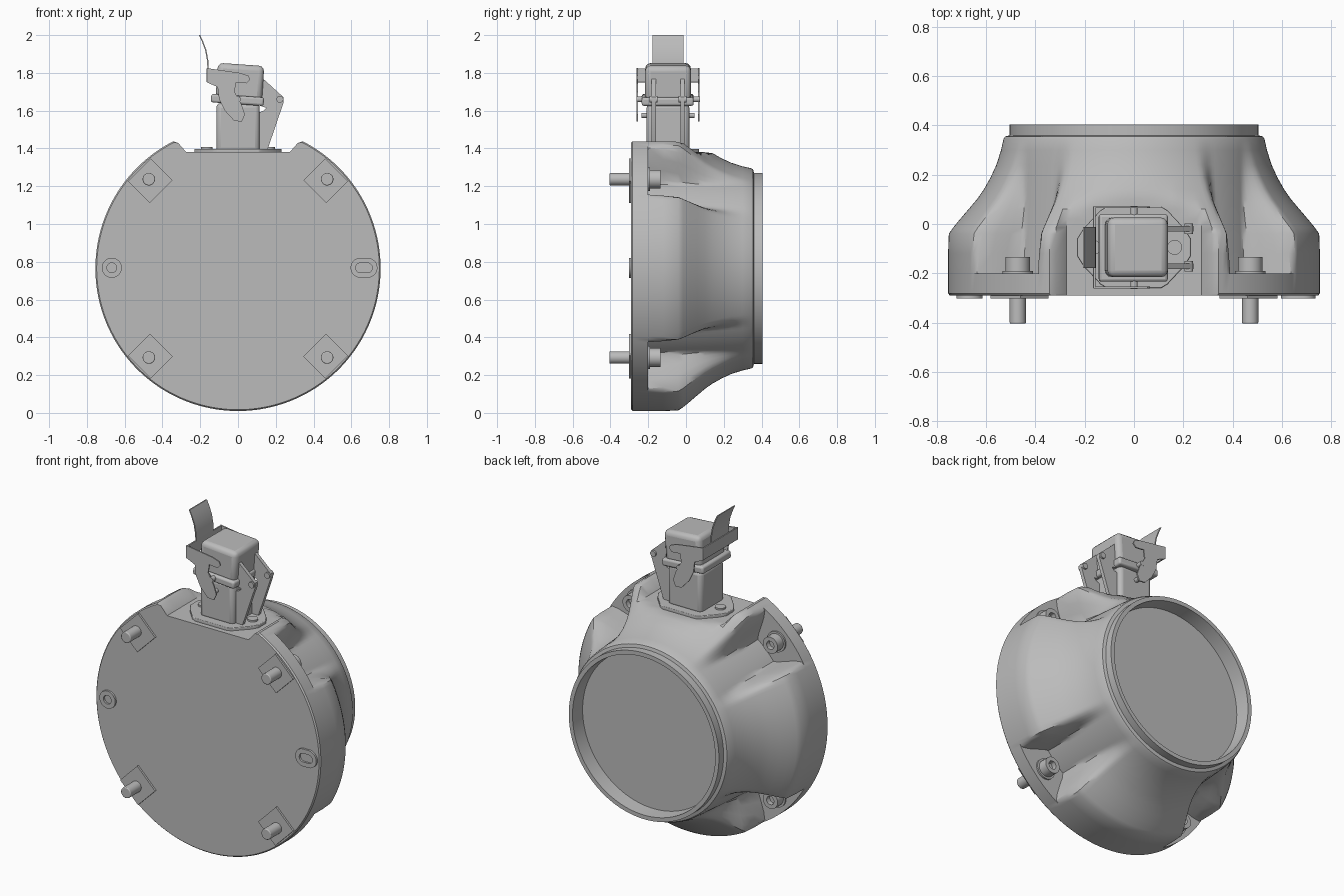
import bpy, bmesh, math
from mathutils import Vector

if "Cube" in bpy.data.objects:
    bpy.data.objects.remove(bpy.data.objects["Cube"], do_unlink=True)

gray = bpy.data.materials.new("plain_gray")
gray.use_nodes = True
COLOR = (0.5, 0.5, 0.5, 1)
gray.diffuse_color = COLOR
gray.node_tree.nodes["Principled BSDF"].inputs["Base Color"].default_value = COLOR

CZ = 0.765          # height of the housing axis
CY = -0.095         # depth of the connector centre
parts = []


def finish(name, bm, bevel=0):
    bmesh.ops.remove_doubles(bm, verts=bm.verts, dist=1e-5)
    bmesh.ops.recalc_face_normals(bm, faces=bm.faces)
    me = bpy.data.meshes.new(name)
    bm.to_mesh(me)
    bm.free()
    ob = bpy.data.objects.new(name, me)
    bpy.context.collection.objects.link(ob)
    me.materials.append(gray)
    if bevel:
        mod = ob.modifiers.new("rounding", "BEVEL")
        mod.width, mod.segments = bevel, 3
        mod.limit_method = "ANGLE"
    parts.append(ob)
    return ob


def loft(name, loops, cap=True, bevel=0):
    """Join equal loops of points; either cap the ends or close into a ring."""
    bm = bmesh.new()
    rows = [[bm.verts.new(p) for p in loop] for loop in loops]
    n = len(rows[0])
    pairs = list(zip(rows, rows[1:])) + ([] if cap else [(rows[-1], rows[0])])
    for a, b in pairs:
        for i in range(n):
            j = (i + 1) % n
            bm.faces.new((a[i], a[j], b[j], b[i]))
    if cap:
        bm.faces.new(rows[0])
        bm.faces.new(rows[-1])
    return finish(name, bm, bevel)


def prism_y(name, pts, y0, y1, bevel=0):
    return loft(name, [[(x, y, z) for x, z in pts] for y in (y0, y1)], bevel=bevel)


def prism_z(name, pts, z0, z1, bevel=0):
    return loft(name, [[(x, y, z) for x, y in pts] for z in (z0, z1)], bevel=bevel)


def disc(cx, cz, r, n=24, stretch=0):
    out = []
    for i in range(n):
        a = 2 * math.pi * (i + 0.5) / n
        shift = math.copysign(stretch, math.cos(a))
        out.append((cx + shift + r * math.cos(a), cz + r * math.sin(a)))
    return out


def ring_y(name, outer, inner, y0, y1):
    spec = [(outer, y0), (outer, y1), (inner, y1), (inner, y0)]
    return loft(name, [[(x, y, z) for x, z in pts] for pts, y in spec], cap=False)


def box(name, center, size, bevel, tilt=0):
    bm = bmesh.new()
    bmesh.ops.create_cube(bm, size=1)
    bmesh.ops.scale(bm, vec=Vector(size), verts=bm.verts)
    ob = finish(name, bm, bevel)
    ob.location = center
    ob.rotation_euler.y = math.radians(tilt)
    return ob


# Housing: turned profile with four bolt scoops and a flat seat on top
def smooth(a, b, x):
    t = min(max((x - a) / (b - a), 0), 1)
    return t * t * (3 - 2 * t)


def housing_radius(a, radius, y, scoop):
    s, c = abs(math.sin(a)), math.cos(a)
    if c > 0:
        seat = 0.615 / c
        if s > c * math.tan(math.radians(24)):
            k = c - 1.15 * s
            seat = 0.3 / k if k > 0.01 else 9
        radius = min(radius, seat)
    if scoop:
        d = abs((a % (math.pi / 2)) - math.pi / 4)
        widen = 1 + 0.45 * (y + 0.2)
        w = smooth(0.13 * widen, 0.25 * widen, d)
        floor = min(radius, 0.565 - 0.06 * (y + 0.2))
        radius = floor + (radius - floor) * w
    return radius


profile = [(-0.29, 0.748, 0), (-0.282, 0.755, 0), (-0.2, 0.755, 0),
           (-0.2, 0.755, 1), (-0.12, 0.755, 1), (-0.04, 0.752, 1),
           (-0.015, 0.735, 1), (0.02, 0.706, 1), (0.06, 0.672, 1),
           (0.1, 0.638, 1), (0.14, 0.61, 1), (0.19, 0.582, 1),
           (0.24, 0.559, 1), (0.3, 0.54, 1), (0.345, 0.53, 1),
           (0.355, 0.524, 0), (0.36, 0.505, 0), (0.405, 0.505, 0),
           (0.405, 0.48, 0), (0.315, 0.475, 0)]
SEG = 240
loops = []
for y, radius, scoop in profile:
    loop = []
    for i in range(SEG):
        a = 2 * math.pi * i / SEG
        r = housing_radius(a, radius, y, scoop)
        loop.append((r * math.sin(a), y, CZ + r * math.cos(a)))
    loops.append(loop)
loft("housing", loops)

# Mounting bolts with socket heads, and pads on the front face
for sx, side in ((1, "left"), (-1, "right")):
    for sz, level in ((1, "upper"), (-1, "lower")):
        tag = f"{level}_{side}"
        x, z = sx * 0.472, CZ + sz * 0.472
        prism_y(f"bolt_shank_{tag}", disc(x, z, 0.033), -0.405, -0.28, 0.005)
        prism_y(f"bolt_washer_{tag}", disc(x, z, 0.062), -0.205, -0.19)
        prism_y(f"bolt_head_{tag}", disc(x, z, 0.05), -0.2, -0.165)
        hexagon = []
        for i in range(24):
            a = 2 * math.pi * (i + 0.5) / 24
            r = 0.024 / math.cos(a % (math.pi / 3) - math.pi / 6)
            hexagon.append((x + r * math.cos(a), z + r * math.sin(a)))
        ring_y(f"bolt_socket_{tag}", disc(x, z, 0.05), hexagon, -0.165, -0.135)
        h = math.sqrt(0.5)
        pad = [(sx * h * (r + t), CZ + sz * h * (r - t))
               for r, t in ((0.575, -0.085), (0.575, 0.085), (0.738, 0.085), (0.738, -0.085))]
        prism_y(f"mounting_pad_{tag}", pad, -0.302, -0.285)

# Round and slotted locating bosses
for name, x, stretch in (("round_locator", -0.668, 0), ("slot_locator", 0.667, 0.018)):
    ring_y(name, disc(x, CZ + 0.003, 0.053, 32, stretch),
           disc(x, CZ + 0.003, 0.026, 32, stretch), -0.302, -0.285)

# Connector base plate with screws
quarter = [(0.23, 0.035), (0.205, 0.075), (0.135, 0.15), (0.11, 0.165)]
outline = quarter + [(-x, y) for x, y in reversed(quarter)]
outline += [(-x, -y) for x, y in outline]
prism_z("connector_base", [(x, CY + y) for x, y in outline], 1.375, 1.398, 0.004)
for sx in (1, -1):
    prism_z("base_screw", disc(sx * 0.165, CY, 0.03), 1.39, 1.408)

# Connector column, collar and rounded hood
box("connector_column", (0, CY, 1.51), (0.23, 0.226, 0.26), 0.025)
box("hood_collar", (-0.003, CY - 0.002, 1.657), (0.28, 0.275, 0.045), 0.012, 4)
box("connector_hood", (0.01, CY, 1.75), (0.246, 0.242, 0.19), 0.028, 4)

# Latch: two hooked side plates, a rear bridge and a curved handle
hook = [(-0.165, 1.825), (0.01, 1.8), (0.055, 1.785), (0.065, 1.765), (0.045, 1.745),
        (-0.01, 1.75), (-0.018, 1.7), (0.02, 1.63), (0.037, 1.58), (0.02, 1.542),
        (-0.02, 1.546), (-0.07, 1.6), (-0.1, 1.66), (-0.108, 1.725), (-0.165, 1.75)]
for side in (-1, 1):
    y = CY + side * 0.163
    prism_y("latch_hook", hook, y - 0.004, y + 0.004)
    prism_y("collar_pin", disc(0, 1.66, 0.015), CY + side * 0.13, CY + side * 0.168)
    prism_y("column_pin", disc(0, 1.575, 0.014), CY + side * 0.1, CY + side * 0.14)
box("latch_bridge", (-0.161, CY, 1.787), (0.01, 0.334, 0.075), 0.003)
path = [(-0.157, 1.75), (-0.155, 1.82), (-0.157, 1.865), (-0.167, 1.92),
        (-0.185, 1.968), (-0.2, 2.0)]
prism_y("latch_handle", path + [(x - 0.007, z) for x, z in reversed(path)],
        CY - 0.083, CY + 0.083)

# Hinge arms on the other side, with pivot pins
arm = [(0.11, 1.39), (0.155, 1.39), (0.242, 1.645), (0.24, 1.672), (0.132, 1.77),
       (0.12, 1.77), (0.12, 1.625), (0.15, 1.615), (0.135, 1.6), (0.11, 1.59)]
for side in (-1, 1):
    y = CY + side * 0.076
    prism_y("hinge_arm", arm, y - 0.011, y + 0.011)
    prism_y("hinge_pin", disc(0.222, 1.66, 0.018), y - 0.021, y + 0.021)

# Smooth shading with sharp edges kept
bpy.ops.object.select_all(action="DESELECT")
for ob in parts:
    ob.select_set(True)
bpy.context.view_layer.objects.active = parts[0]
bpy.ops.object.shade_smooth_by_angle(angle=math.radians(35))
